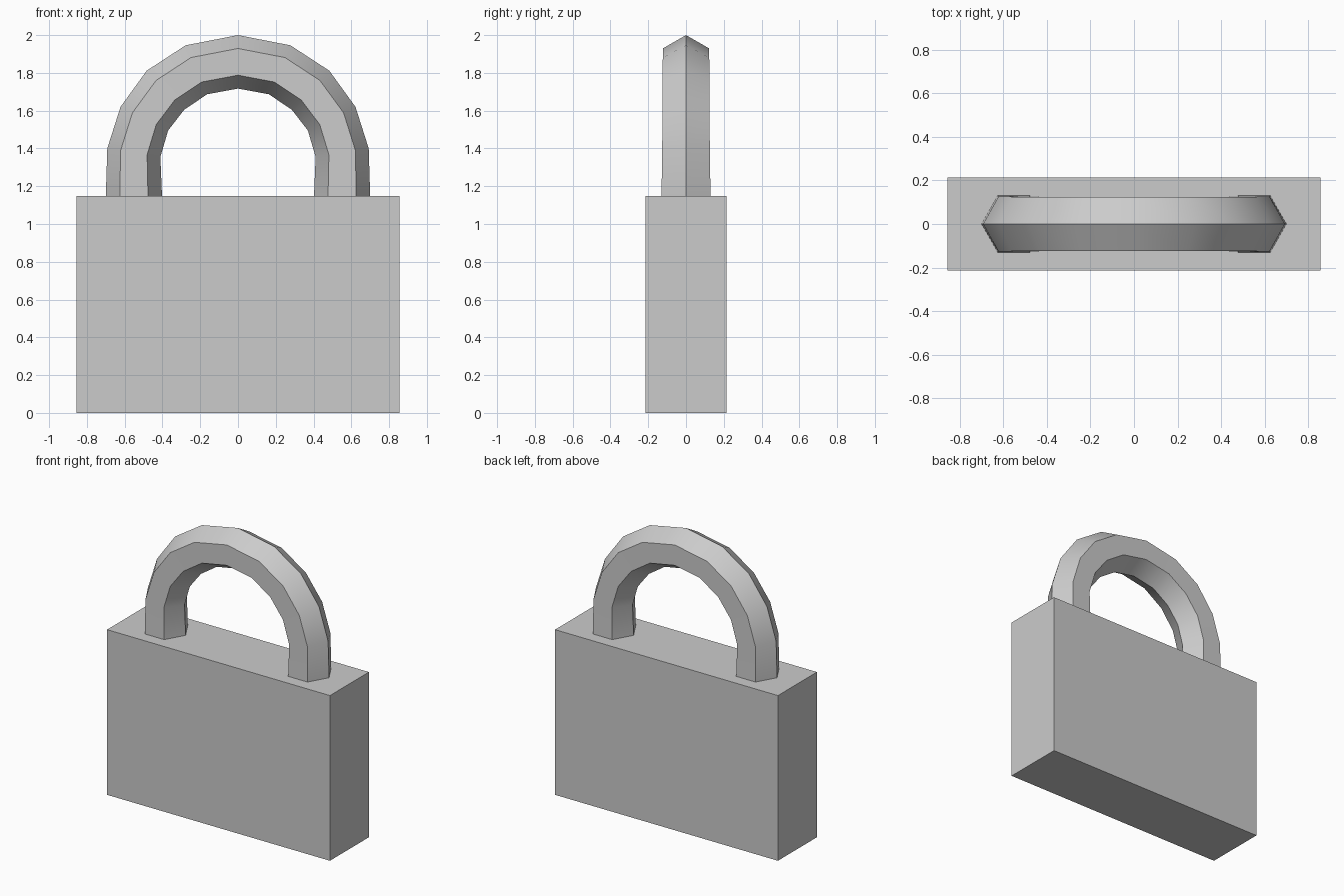
import bpy, bmesh
from math import radians
from mathutils import Vector

if "Cube" in bpy.data.objects:
    bpy.data.objects.remove(bpy.data.objects["Cube"])

BODY_TOP = 1.147


def add_object(name, bm):
    bmesh.ops.recalc_face_normals(bm, faces=bm.faces)
    mesh = bpy.data.meshes.new(name)
    bm.to_mesh(mesh)
    bm.free()
    obj = bpy.data.objects.new(name, mesh)
    bpy.context.collection.objects.link(obj)
    return obj


# Lock body: plain box
bm = bmesh.new()
bmesh.ops.create_cube(bm, size=1)
bmesh.ops.scale(bm, vec=(1.712, 0.428, BODY_TOP), verts=bm.verts)
bmesh.ops.translate(bm, vec=(0, 0, BODY_TOP / 2), verts=bm.verts)
add_object("lock_body", bm)

# Shackle: hexagonal section; each station is outer x, z, inner x, z, half depth
half = [
    (0.700, 1.140, 0.402, 1.140, 0.130),
    (0.692, 1.400, 0.411, 1.355, 0.126),
    (0.622, 1.620, 0.370, 1.495, 0.125),
    (0.483, 1.812, 0.285, 1.605, 0.124),
    (0.277, 1.946, 0.163, 1.687, 0.123),
    (0.000, 2.000, 0.000, 1.717, 0.123),
]
stations = half + [(-ox, oz, -ix, iz, d) for ox, oz, ix, iz, d in half[-2::-1]]
# Fraction from outer to inner corner, and side in y
hexagon = [(0, 0), (0.25, 1), (0.75, 1), (1, 0), (0.75, -1), (0.25, -1)]

bm = bmesh.new()
rings = []
for ox, oz, ix, iz, depth in stations:
    outer, inner = Vector((ox, 0, oz)), Vector((ix, 0, iz))
    rings.append([bm.verts.new(outer.lerp(inner, t) + Vector((0, side * depth, 0)))
                  for t, side in hexagon])
for a, b in zip(rings, rings[1:]):
    for i in range(6):
        j = (i + 1) % 6
        bm.faces.new((a[i], a[j], b[j], b[i]))
bm.faces.new(rings[0])
bm.faces.new(rings[-1])
shackle = add_object("shackle", bm)

# Smooth along the arch, sharp along the six edges
bpy.context.view_layer.objects.active = shackle
shackle.select_set(True)
bpy.ops.object.shade_smooth_by_angle(angle=radians(35))
